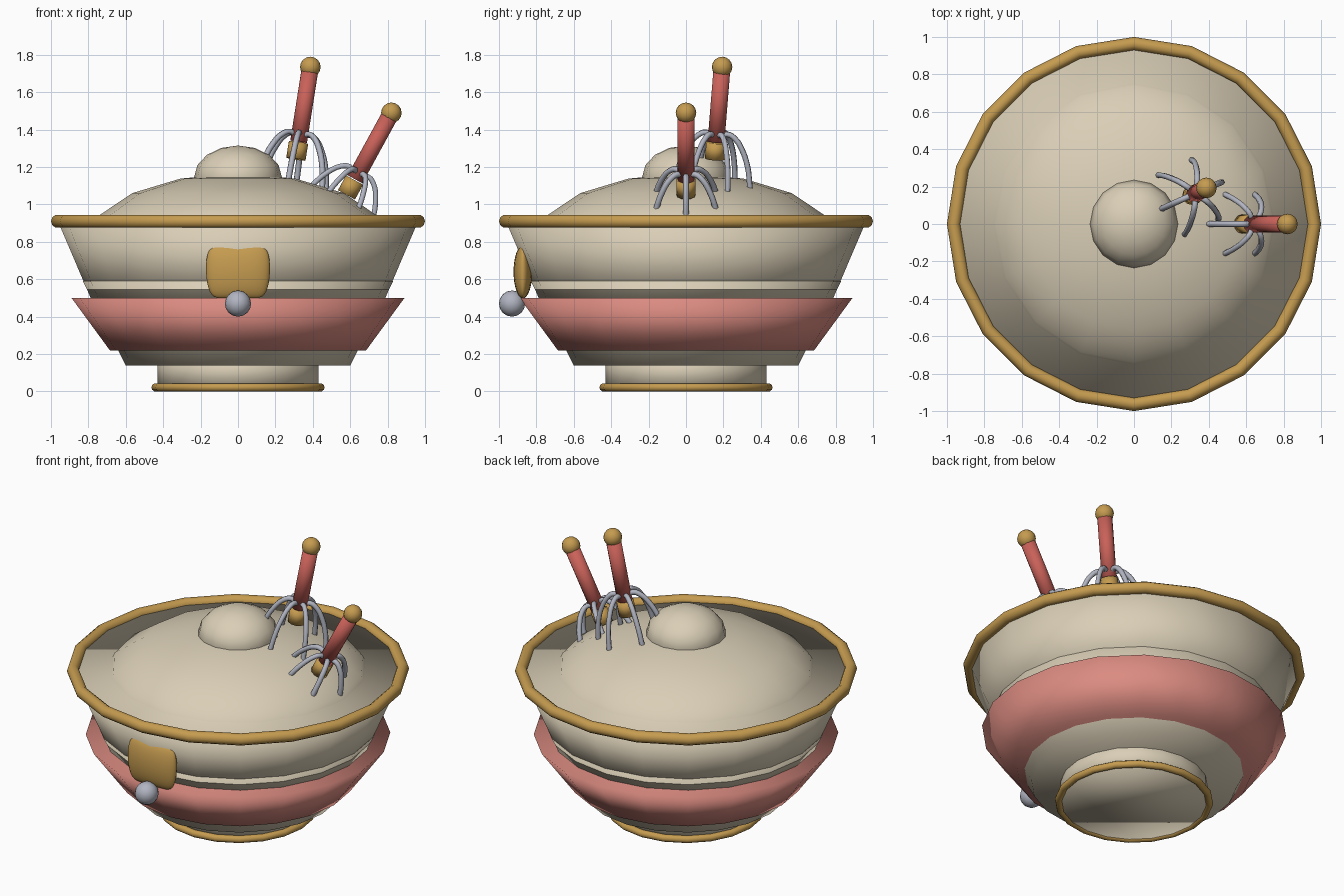
import bpy, math
from mathutils import Vector, Matrix

if "Cube" in bpy.data.objects:
    bpy.data.objects.remove(bpy.data.objects["Cube"])


def material(name, rgb):
    m = bpy.data.materials.new(name)
    m.diffuse_color = (*rgb, 1)
    m.use_nodes = True
    m.node_tree.nodes["Principled BSDF"].inputs["Base Color"].default_value = m.diffuse_color
    return m


CREAM = material("cream", (0.70, 0.62, 0.47))
PINK = material("pink", (0.71, 0.26, 0.22))
RED = material("coral_red", (0.58, 0.12, 0.10))
GOLD = material("gold", (0.56, 0.33, 0.08))
SILVER = material("silver", (0.44, 0.46, 0.53))


def finish(name, mat):
    ob = bpy.context.object
    ob.name = name
    ob.data.materials.append(mat)
    bpy.ops.object.shade_smooth()
    return ob


def cone(name, mat, r1, z1, r2, z2, sides=20):
    bpy.ops.mesh.primitive_cone_add(vertices=sides, radius1=r1, radius2=r2, depth=z2 - z1,
                                    location=(0, 0, (z1 + z2) / 2))
    return finish(name, mat)


def torus(name, mat, major, minor, z):
    bpy.ops.mesh.primitive_torus_add(major_radius=major, minor_radius=minor, major_segments=20,
                                     minor_segments=10, location=(0, 0, z))
    return finish(name, mat)


def ball(name, mat, loc, size, seg=16, rings=8):
    bpy.ops.mesh.primitive_uv_sphere_add(segments=seg, ring_count=rings, radius=1, location=loc)
    bpy.context.object.scale = size
    return finish(name, mat)


# bowl body: stacked closed cones
cone("bowl_lower", CREAM, 0.60, 0.14, 0.83, 0.59)
cone("bowl_upper", CREAM, 0.775, 0.47, 0.965, 0.915)
cone("bowl_band", PINK, 0.685, 0.22, 0.89, 0.50)
cone("foot", CREAM, 0.43, 0.01, 0.43, 0.20)
torus("rim", GOLD, 0.964, 0.036, 0.91)
torus("foot_ring", GOLD, 0.441, 0.022, 0.022)

# domed filling with a small mound on top
ball("dome", CREAM, (0, 0, 0.806), (0.80, 0.80, 0.36))
ball("dome_mound", CREAM, (0, 0, 1.145), (0.235, 0.235, 0.17))

# front badge: sphere squared off in the front plane, lens-shaped from the side
badge = ball("badge", GOLD, (0, -0.872, 0.64), (0.176, 0.05, 0.142), 24, 16)
for v in badge.data.vertices:
    x, y, z = v.co
    fx = math.copysign(abs(x) ** 0.5, x) if abs(x) > 1e-5 else 0
    w = math.sqrt(max(0, 1 - z * z))
    if w > 1e-4:
        a = x / w
        v.co.x = math.copysign(abs(a) ** 0.8, a) * w ** 0.25
    v.co.x *= 0.97 + 0.03 * z
ball("front_pearl", SILVER, (0, -0.93, 0.47), (0.07, 0.07, 0.07))

# tine path: (distance from axis, height along axis)
TINE = [(0.01, 0.0), (0.055, 0.025), (0.10, 0.005), (0.145, -0.055),
        (0.18, -0.14), (0.195, -0.21), (0.205, -0.28)]


def whisk(name, top, axis, phase):
    u = Vector(axis).normalized()
    rot = Vector((0, 0, 1)).rotation_difference(u).to_matrix().to_4x4()
    m = Matrix.Translation(Vector(top) - 0.385 * u) @ rot
    # handle, end ball and ferrule along the axis
    cone(name + "_handle", RED, 0.045, -0.02, 0.045, 0.37, 12)
    h = bpy.context.object
    h.matrix_world = m @ Matrix.Translation((0, 0, 0.175))
    ball(name + "_end_ball", GOLD, top, (0.055, 0.055, 0.055))
    cone(name + "_ferrule", GOLD, 0.052, -0.045, 0.052, 0.045, 12)
    f = bpy.context.object
    f.matrix_world = m @ Matrix.Translation((0, 0, -0.07))
    # six curved tines
    cu = bpy.data.curves.new(name + "_tines", 'CURVE')
    cu.dimensions = '3D'
    cu.bevel_depth = 0.016
    cu.bevel_resolution = 1
    cu.resolution_u = 3
    cu.use_fill_caps = True
    for i in range(6):
        a = phase + i * math.pi / 3
        sp = cu.splines.new('BEZIER')
        sp.bezier_points.add(len(TINE) - 1)
        for p, (r, z) in zip(sp.bezier_points, TINE):
            p.co = (r * math.cos(a), r * math.sin(a), z)
            p.handle_left_type = p.handle_right_type = 'AUTO'
    cu.materials.append(SILVER)
    ob = bpy.data.objects.new(name + "_tines", cu)
    bpy.context.collection.objects.link(ob)
    ob.matrix_world = m


whisk("tall_fork", (0.387, 0.193, 1.735), (0.155, 0.08, 0.985), math.radians(24))
whisk("leaning_fork", (0.82, 0, 1.49), (0.48, 0, 0.877), 0)
